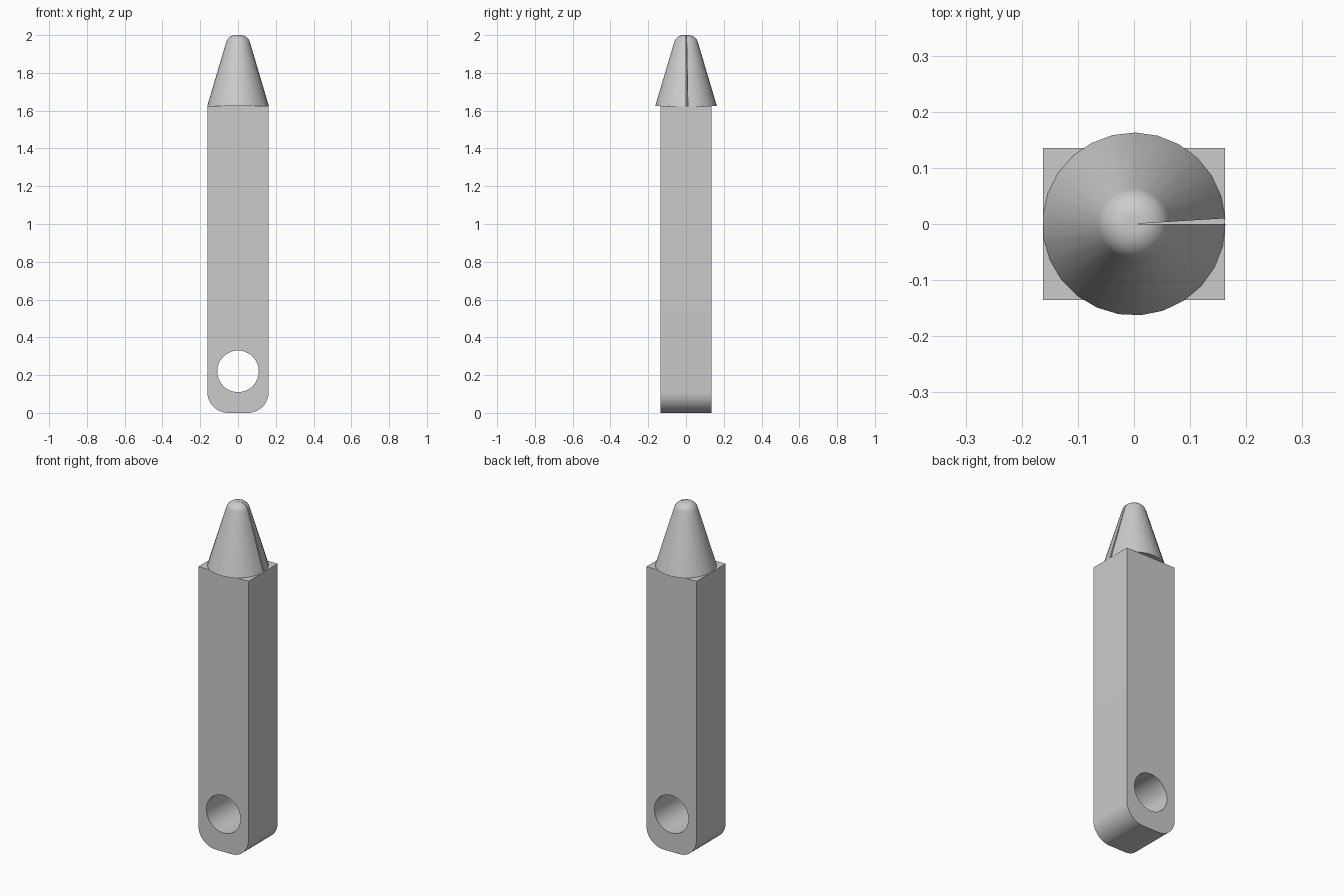
import bpy, bmesh, math
from mathutils import Matrix, Vector

cube = bpy.data.objects.get("Cube")
if cube:
    bpy.data.objects.remove(cube, do_unlink=True)

HALF_X, HALF_Y, BODY_H = 0.162, 0.135, 1.625
CORNER_R, HOLE_R, HOLE_Z = 0.11, 0.11, 0.22

gray = bpy.data.materials.new("light_gray")
gray.use_nodes = True
gray.diffuse_color = (0.6, 0.6, 0.6, 1)
gray.node_tree.nodes["Principled BSDF"].inputs["Base Color"].default_value = (0.6, 0.6, 0.6, 1)


def make_object(name, bm):
    bmesh.ops.recalc_face_normals(bm, faces=bm.faces[:])
    mesh = bpy.data.meshes.new(name)
    bm.to_mesh(mesh)
    bm.free()
    mesh.materials.append(gray)
    obj = bpy.data.objects.new(name, mesh)
    bpy.context.collection.objects.link(obj)
    return obj


def select_only(obj):
    bpy.ops.object.select_all(action='DESELECT')
    obj.select_set(True)
    bpy.context.view_layer.objects.active = obj


# Square body with two rounded bottom edges
bm = bmesh.new()
bmesh.ops.create_cube(bm, size=1, matrix=Matrix.Translation((0, 0, BODY_H / 2))
                      @ Matrix.Diagonal((2 * HALF_X, 2 * HALF_Y, BODY_H, 1)))
bottom = [e for e in bm.edges
          if all(v.co.z < 0.01 for v in e.verts) and abs(e.verts[0].co.x - e.verts[1].co.x) < 0.01]
bmesh.ops.bevel(bm, geom=bottom, offset=CORNER_R, segments=10, profile=0.5, affect='EDGES')
body = make_object("body", bm)

# Round hole from front to back
bm = bmesh.new()
bmesh.ops.create_cone(bm, cap_ends=True, segments=48, radius1=HOLE_R, radius2=HOLE_R, depth=1,
                      matrix=Matrix.Translation((0, 0, HOLE_Z)) @ Matrix.Rotation(math.pi / 2, 4, 'X'))
cutter = make_object("hole_cutter", bm)
cutter.hide_render = True
cut = body.modifiers.new("hole", 'BOOLEAN')
cut.operation = 'DIFFERENCE'
cut.solver = 'EXACT'
cut.object = cutter
select_only(body)
bpy.ops.object.modifier_apply(modifier=cut.name)
bpy.data.objects.remove(cutter, do_unlink=True)

# Round-nosed cone tip, turned not quite all the way so a thin slit stays open
GAP = 0.062
TIP_R, TIP_X, TIP_Z, STEPS = 0.052, 0.013, 1.948, 8
START = math.radians(16.5)
profile = [(0, BODY_H + 0.001), (0.163, BODY_H + 0.001)]
for i in range(STEPS + 1):
    a = START + (math.pi / 2 - START) * i / STEPS
    profile.append((TIP_X + TIP_R * math.cos(a), TIP_Z + TIP_R * math.sin(a)))
profile.append((0, TIP_Z + TIP_R))

bm = bmesh.new()
start = Matrix.Rotation(GAP, 4, 'Z')
ring = [bm.verts.new(start @ Vector((r, 0, z))) for r, z in profile]
chain = [bm.edges.new(pair) for pair in zip(ring, ring[1:])]
bmesh.ops.spin(bm, geom=ring + chain, cent=(0, 0, 0), axis=(0, 0, 1),
               angle=2 * math.pi - GAP, steps=25, use_duplicate=False)
# Flat walls on both sides of the slit
for angle in (GAP, 0):
    turn = Matrix.Rotation(angle, 4, 'Z')
    bm.faces.new([bm.verts.new(turn @ Vector((r, 0, z))) for r, z in profile])
bmesh.ops.remove_doubles(bm, verts=bm.verts[:], dist=0.0002)
tip = make_object("cone_tip", bm)

for obj in (body, tip):
    select_only(obj)
    bpy.ops.object.shade_smooth_by_angle(angle=math.radians(30))
